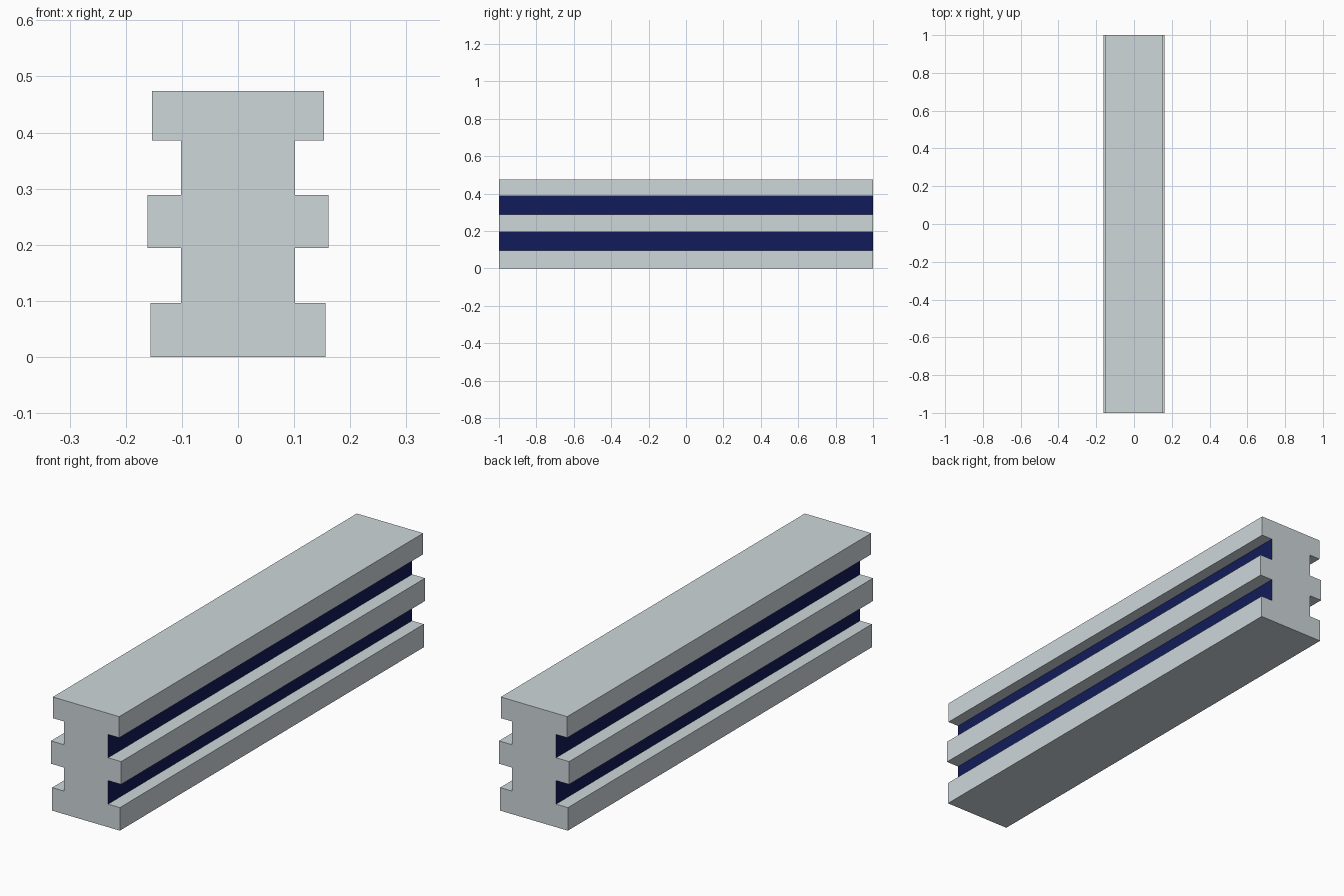
import bpy
import bmesh

if "Cube" in bpy.data.objects:
    bpy.data.objects.remove(bpy.data.objects["Cube"])

LENGTH = 2.0
GROOVE = 0.102  # half width at the bottom of the grooves

# Flanges, bottom to top: half width, lower z, upper z
FLANGES = [(0.156, 0.0, 0.096), (0.1615, 0.194, 0.289), (0.153, 0.386, 0.474)]

# Right half of the cross-section, stepping in at each groove
right = []
for i, (w, z0, z1) in enumerate(FLANGES):
    if i > 0:
        right.append((GROOVE, z0))
    right += [(w, z0), (w, z1)]
    if i < len(FLANGES) - 1:
        right.append((GROOVE, z1))
outline = right + [(-x, z) for x, z in reversed(right)]

# Extrude the mirrored outline along y
bm = bmesh.new()
face = bm.faces.new([bm.verts.new((x, -LENGTH / 2, z)) for x, z in outline])
ext = bmesh.ops.extrude_face_region(bm, geom=[face], use_keep_orig=True)
moved = [g for g in ext["geom"] if isinstance(g, bmesh.types.BMVert)]
bmesh.ops.translate(bm, verts=moved, vec=(0, LENGTH, 0))
bmesh.ops.recalc_face_normals(bm, faces=bm.faces)

# Upright groove walls take the dark blue material
for f in bm.faces:
    if all(abs(abs(v.co.x) - GROOVE) < 1e-4 for v in f.verts):
        f.material_index = 1

mesh = bpy.data.meshes.new("grooved_beam")
bm.to_mesh(mesh)
bm.free()

grey = bpy.data.materials.new("beam_grey")
grey.diffuse_color = (0.62, 0.68, 0.7, 1)
grey.use_nodes = True
grey.node_tree.nodes["Principled BSDF"].inputs["Base Color"].default_value = grey.diffuse_color
blue = bpy.data.materials.new("groove_blue")
blue.diffuse_color = (0.006, 0.011, 0.1, 1)
blue.use_nodes = True
blue.node_tree.nodes["Principled BSDF"].inputs["Base Color"].default_value = blue.diffuse_color
mesh.materials.append(grey)
mesh.materials.append(blue)

beam = bpy.data.objects.new("grooved_beam", mesh)
bpy.context.collection.objects.link(beam)
